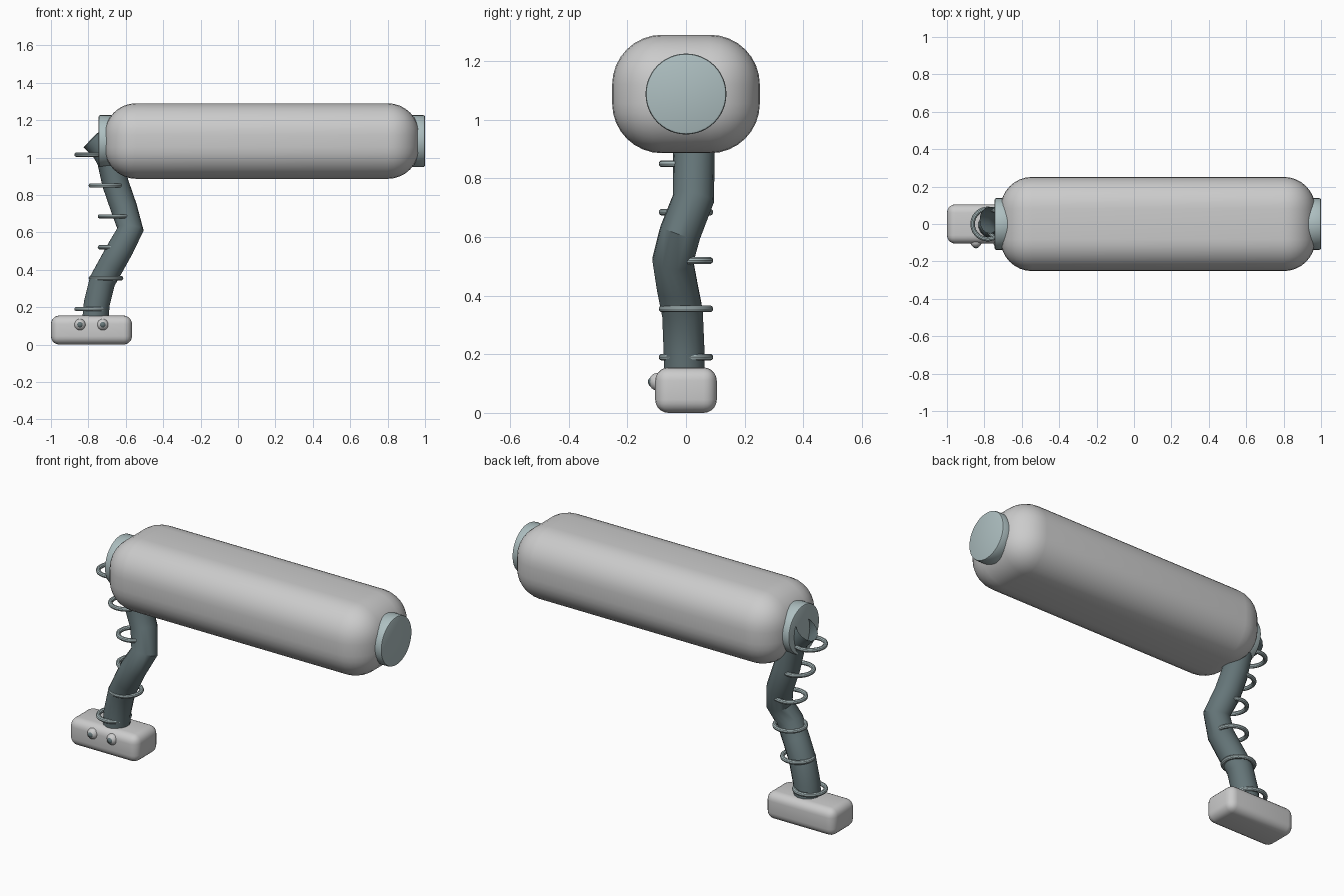
import bpy, math
from mathutils import Vector

if "Cube" in bpy.data.objects:
    bpy.data.objects.remove(bpy.data.objects["Cube"])


def material(name, color):
    m = bpy.data.materials.new(name)
    m.diffuse_color = (*color, 1)
    m.use_nodes = True
    m.node_tree.nodes["Principled BSDF"].inputs["Base Color"].default_value = m.diffuse_color
    return m


SHELL = material("pale_shell", (0.80, 0.83, 0.82))
STEEL = material("blue_grey", (0.42, 0.52, 0.53))
DARK = material("dark_hose", (0.13, 0.18, 0.19))


def finish(name, mat, bevel=0, segments=6):
    o = bpy.context.object
    o.name = name
    o.data.materials.append(mat)
    if bevel:
        b = o.modifiers.new("round", "BEVEL")
        b.width, b.segments, b.limit_method = bevel, segments, "ANGLE"
        b.angle_limit = math.radians(40)
        bpy.ops.object.modifier_apply(modifier="round")
    bpy.ops.object.shade_smooth_by_angle(angle=math.radians(35))
    return o


def rounded_box(name, lo, hi, bevel, segments):
    lo, hi = Vector(lo), Vector(hi)
    bpy.ops.mesh.primitive_cube_add(size=1, location=(lo + hi) / 2)
    bpy.context.object.scale = hi - lo
    bpy.ops.object.transform_apply(location=False, rotation=False, scale=True)
    return finish(name, SHELL, bevel, segments)


# Long rounded head body and small foot
rounded_box("body", (-0.714, -0.252, 0.886), (0.97, 0.252, 1.29), 0.17, 8)
rounded_box("foot", (-1.0, -0.105, 0.0), (-0.567, 0.105, 0.155), 0.045, 5)

# Round end caps on the body
for side, name in ((-1, "left_end_cap"), (1, "right_end_cap")):
    bpy.ops.mesh.primitive_cylinder_add(
        vertices=48, radius=0.138, depth=0.08,
        location=(0.1275 + side * 0.8325, 0, 1.088), rotation=(0, math.pi / 2, 0))
    finish(name, STEEL, 0.008, 2)

# Crooked hose joining foot and body, open at its top end
path = [(-0.765, -0.005, 0.11), (-0.755, -0.007, 0.22), (-0.725, -0.012, 0.34),
        (-0.675, -0.03, 0.43), (-0.625, -0.045, 0.52), (-0.575, -0.02, 0.615),
        (-0.61, 0.025, 0.73), (-0.655, 0.027, 0.86), (-0.685, 0.025, 0.99),
        (-0.72, 0.022, 1.05), (-0.775, 0.02, 1.105)]
curve = bpy.data.curves.new("hose", "CURVE")
curve.dimensions = "3D"
curve.bevel_depth = 0.071
curve.bevel_resolution = 6
spline = curve.splines.new("POLY")
spline.points.add(len(path) - 1)
for p, co in zip(spline.points, path):
    p.co = (*co, 1)
hose = bpy.data.objects.new("hose", curve)
bpy.context.collection.objects.link(hose)
bpy.ops.object.select_all(action="DESELECT")
hose.select_set(True)
bpy.context.view_layer.objects.active = hose
bpy.ops.object.convert(target="MESH")
finish("hose", DARK)

# Flat rings stacked along the hose
for i, x in enumerate((-0.782, -0.706, -0.657, -0.657, -0.706, -0.782)):
    bpy.ops.mesh.primitive_torus_add(
        location=(x, 0, 0.19 + 0.165 * i), major_radius=0.081, minor_radius=0.012,
        major_segments=36, minor_segments=10)
    finish(f"ring_{i + 1}", STEEL)

# Eyes with dark pupils on the foot
for x, side in ((-0.845, "left"), (-0.723, "right")):
    for part, r, y, mat in (("eye", 0.031, -0.095, SHELL), ("pupil", 0.018, -0.112, DARK)):
        bpy.ops.mesh.primitive_uv_sphere_add(segments=24, ring_count=12, radius=r,
                                             location=(x, y, 0.106))
        finish(f"{side}_{part}", mat)
